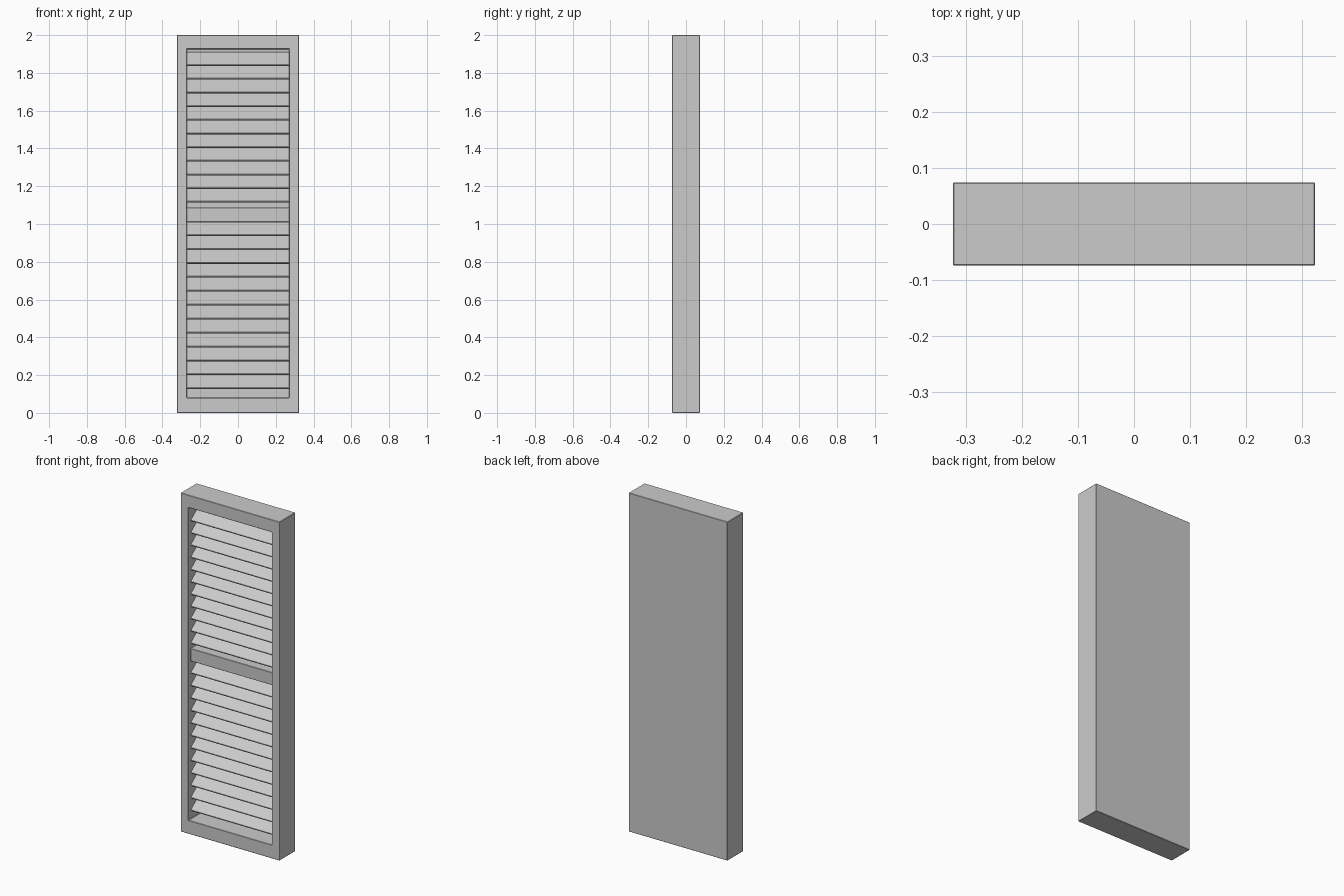
import bpy, bmesh, math
from mathutils import Matrix, Vector

if "Cube" in bpy.data.objects:
    bpy.data.objects.remove(bpy.data.objects["Cube"])

W, D, H = 0.323, 0.074, 2.0            # half width, half depth, height
OPEN_W, OPEN_LO, OPEN_HI = 0.272, 0.08, 1.926
PANEL_Y = 0.05                         # front of the back panel


def finish(bm, name, bevel):
    bmesh.ops.recalc_face_normals(bm, faces=bm.faces)
    mesh = bpy.data.meshes.new(name)
    bm.to_mesh(mesh)
    bm.free()
    ob = bpy.data.objects.new(name, mesh)
    bpy.context.collection.objects.link(ob)
    mod = ob.modifiers.new("Soft edges", 'BEVEL')
    mod.width = bevel
    mod.segments = 1
    mod.limit_method = 'ANGLE'
    return ob


def box(name, size, loc, tilt=0.0, bevel=0.002):
    bm = bmesh.new()
    m = (Matrix.Translation(loc) @ Matrix.Rotation(tilt, 4, 'X')
         @ Matrix.Diagonal((*size, 1)))
    bmesh.ops.create_cube(bm, size=1, matrix=m)
    return finish(bm, name, bevel)


# Frame with closed back: a block with the front recessed
bm = bmesh.new()
bmesh.ops.create_cube(bm, size=1, matrix=Matrix.Translation((0, 0, H / 2))
                      @ Matrix.Diagonal((2 * W, 2 * D, H, 1)))
bm.normal_update()
front = min(bm.faces, key=lambda f: f.calc_center_median().y)
bmesh.ops.inset_region(bm, faces=[front], thickness=0.03)
for v in front.verts:
    v.co.x = math.copysign(OPEN_W, v.co.x)
    v.co.z = OPEN_HI if v.co.z > H / 2 else OPEN_LO
ext = bmesh.ops.extrude_discrete_faces(bm, faces=[front])
for v in ext["faces"][0].verts:
    v.co.y = PANEL_Y
finish(bm, "shutter_frame", 0.002)

# Middle rail, set slightly back from the frame
RAIL_FRONT = -0.055
box("middle_rail", (2 * OPEN_W, PANEL_Y - RAIL_FRONT, 0.075),
    (0, (PANEL_Y + RAIL_FRONT) / 2, 1.05))

# Tilted slats above and below the rail, low edge at the front
TILT, LENGTH, THICK = math.radians(38), 0.112, 0.010
rise = LENGTH * math.sin(TILT) + THICK * math.cos(TILT)
run = LENGTH * math.cos(TILT) + THICK * math.sin(TILT)


def slats(name, count, low, high):
    for i in range(count):
        z = low + (high - low) * i / (count - 1)
        box(f"{name}_{i + 1}", (2 * OPEN_W, LENGTH, THICK),
            (0, -0.054 + run / 2, z + rise / 2), TILT, 0.0015)


slats("upper_slat", 11, 1.112, 1.836)
slats("lower_slat", 12, 0.125, 0.936)
